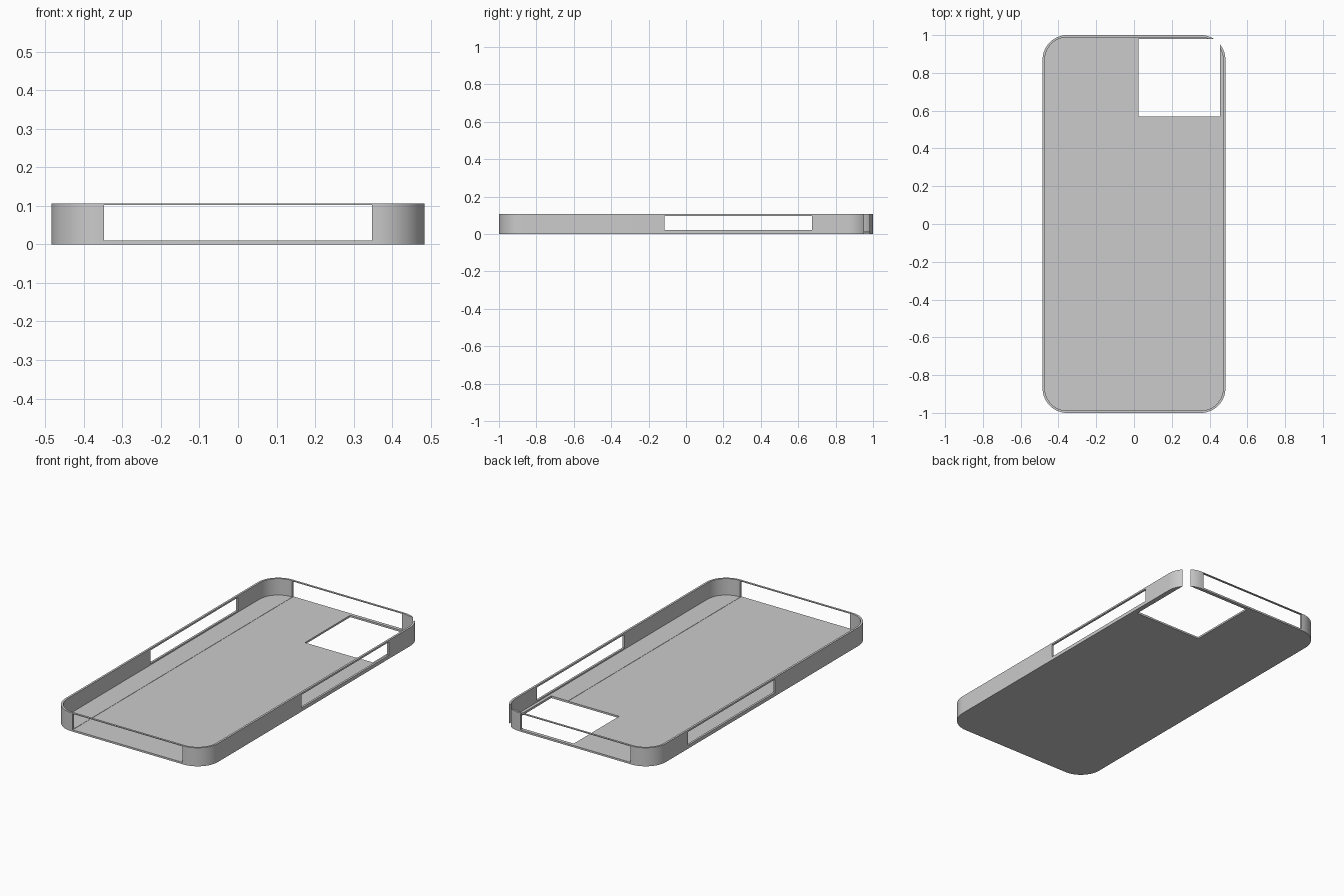
import bpy
import bmesh
from math import sin, cos, pi, radians

cube = bpy.data.objects.get("Cube")
if cube:
    bpy.data.objects.remove(cube, do_unlink=True)

HALF_X, HALF_Y, HEIGHT = 0.484, 1.0, 0.106
RADIUS, WALL, FLOOR = 0.13, 0.012, 0.012
CORNER_STEPS = 16

grey = bpy.data.materials.new("soft_grey")
grey.use_nodes = True
grey.diffuse_color = (0.6, 0.6, 0.6, 1)
grey.node_tree.nodes["Principled BSDF"].inputs["Base Color"].default_value = (0.6, 0.6, 0.6, 1)


def add_object(name, bm):
    mesh = bpy.data.meshes.new(name)
    bmesh.ops.recalc_face_normals(bm, faces=bm.faces)
    bm.to_mesh(mesh)
    bm.free()
    mesh.materials.append(grey)
    obj = bpy.data.objects.new(name, mesh)
    bpy.context.collection.objects.link(obj)
    return obj


def rounded_slab(name, inset, z0, z1):
    """Slab with rounded corners, offset inwards from the outer outline."""
    r = RADIUS - inset
    cx, cy = HALF_X - RADIUS, HALF_Y - RADIUS
    bm = bmesh.new()
    ring = []
    for quarter, (sx, sy) in enumerate([(1, 1), (-1, 1), (-1, -1), (1, -1)]):
        for i in range(CORNER_STEPS + 1):
            a = (quarter + i / CORNER_STEPS) * pi / 2
            ring.append(bm.verts.new((sx * cx + r * cos(a), sy * cy + r * sin(a), z0)))
    base = bm.faces.new(ring)
    top = bmesh.ops.extrude_face_region(bm, geom=[base], use_keep_orig=True)["geom"]
    verts = [v for v in top if isinstance(v, bmesh.types.BMVert)]
    bmesh.ops.translate(bm, verts=verts, vec=(0, 0, z1 - z0))
    return add_object(name, bm)


def box(name, low, high):
    bm = bmesh.new()
    bmesh.ops.create_cube(bm, size=1)
    for v in bm.verts:
        v.co = [(a + b) / 2 + c * (b - a) for a, b, c in zip(low, high, v.co)]
    return add_object(name, bm)


# Outer shell and the pieces removed from it
case = rounded_slab("phone_case", 0, 0, HEIGHT)
cutters = [
    rounded_slab("cavity_cutter", WALL, FLOOR, HEIGHT + 0.1),
    # End openings, skimming the floor along the whole length
    box("end_slot_cutter", (-0.348, -1.2, 0.0105), (0.348, 1.2, 0.102)),
    # Long button openings in both sides
    box("side_slot_cutter", (-0.7, -0.116, 0.02), (0.7, 0.675, 0.096)),
    # Camera window, which also breaks through one rounded corner
    box("camera_cutter", (0.025, 0.57, -0.1), (0.455, 0.98, 0.3)),
]
for cutter in cutters:
    cutter.hide_render = True
    mod = case.modifiers.new(cutter.name, 'BOOLEAN')
    mod.operation = 'DIFFERENCE'
    mod.solver = 'EXACT'
    mod.object = cutter

# Bake the cuts, then drop the cutters
graph = bpy.context.evaluated_depsgraph_get()
result = bpy.data.meshes.new_from_object(case.evaluated_get(graph))
case.modifiers.clear()
case.data = result
for cutter in cutters:
    bpy.data.objects.remove(cutter, do_unlink=True)
result.materials.clear()
result.materials.append(grey)
for poly in result.polygons:
    poly.material_index = 0

# Smooth corners with crisp rims
bpy.ops.object.select_all(action='DESELECT')
case.select_set(True)
bpy.context.view_layer.objects.active = case
bpy.ops.object.shade_smooth_by_angle(angle=radians(30))
